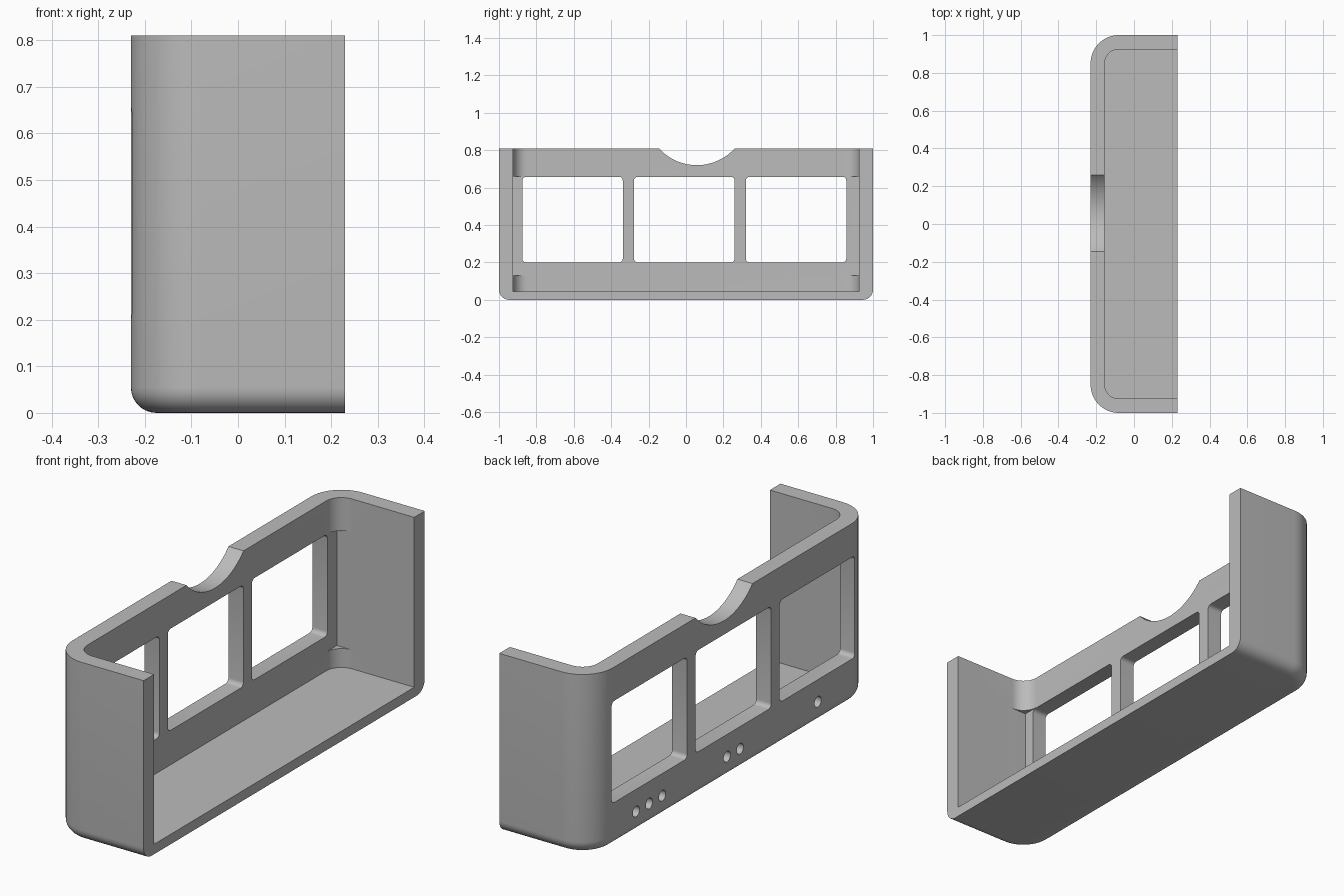
import bpy, bmesh
from math import radians, cos, sin, pi
from mathutils import Vector

cube = bpy.data.objects.get("Cube")
if cube:
    bpy.data.objects.remove(cube, do_unlink=True)

# Main dimensions
X, Y, H = 0.23, 1.0, 0.81
WALL, FLOOR = 0.075, 0.045
BACK = -X + WALL          # inner face of the window panel
SIDE = Y - WALL           # inner face of the end walls

grey = bpy.data.materials.new("plain grey")
grey.use_nodes = True
grey.diffuse_color = (0.5, 0.5, 0.5, 1)
grey.node_tree.nodes["Principled BSDF"].inputs["Base Color"].default_value = grey.diffuse_color


def new_object(name, bm):
    bmesh.ops.recalc_face_normals(bm, faces=bm.faces)
    mesh = bpy.data.meshes.new(name)
    bm.to_mesh(mesh)
    bm.free()
    mesh.materials.append(grey)
    obj = bpy.data.objects.new(name, mesh)
    bpy.context.collection.objects.link(obj)
    return obj


def prism(name, points, direction):
    """Extrude a closed outline along a direction."""
    bm = bmesh.new()
    face = bm.faces.new([bm.verts.new(p) for p in points])
    result = bmesh.ops.extrude_face_region(bm, geom=[face])
    verts = [v for v in result["geom"] if isinstance(v, bmesh.types.BMVert)]
    bmesh.ops.translate(bm, verts=verts, vec=Vector(direction))
    return new_object(name, bm)


def rounded_rect(u0, u1, v0, v1, radii, steps):
    """Outline points; radii run from the low-low corner anticlockwise."""
    corners = [(u0, v0, 1, 1), (u1, v0, -1, 1), (u1, v1, -1, -1), (u0, v1, 1, -1)]
    points = []
    for i, (u, v, su, sv) in enumerate(corners):
        r = radii[i]
        if r == 0:
            points.append((u, v))
            continue
        for k in range(steps + 1):
            a = pi + (i + k / steps) * pi / 2
            points.append((u + su * r + r * cos(a), v + sv * r + r * sin(a)))
    return points


def circle(y, z, r, steps):
    return [(y + r * cos(2 * pi * k / steps), z + r * sin(2 * pi * k / steps))
            for k in range(steps)]


def across(name, outline, x0, depth):
    return prism(name, [(x0, y, z) for y, z in outline], (depth, 0, 0))


def cut(target, cutter):
    cutter.hide_render = True
    mod = target.modifiers.new("cut", "BOOLEAN")
    mod.operation, mod.solver, mod.object = "DIFFERENCE", "EXACT", cutter
    bpy.context.view_layer.objects.active = target
    bpy.ops.object.modifier_apply(modifier=mod.name)
    bpy.data.objects.remove(cutter, do_unlink=True)


# Outer body: block with rounded upright corners and a rounded lower edge
bm = bmesh.new()
bmesh.ops.create_cube(bm, size=1)
for v in bm.verts:
    v.co = (v.co.x * 2 * X, v.co.y * 2 * Y, (v.co.z + 0.5) * H)
upright = [e for e in bm.edges if all(v.co.x < 0 for v in e.verts)
           and abs(e.verts[0].co.z - e.verts[1].co.z) > 0.1]
bmesh.ops.bevel(bm, geom=upright, offset=0.15, segments=16, profile=0.5, affect="EDGES")
lower = [e for e in bm.edges if all(v.co.z < 0.001 for v in e.verts)
         and not all(v.co.x > X - 0.001 for v in e.verts)]
bmesh.ops.bevel(bm, geom=lower, offset=0.055, segments=8, profile=0.5, affect="EDGES")
case = new_object("open_case_shell", bm)

# Cavity, open at the top and at the +x side
outline = rounded_rect(BACK, X + 0.2, -SIDE, SIDE, (0.075, 0, 0, 0.075), 12)
cut(case, prism("cavity_cutter", [(x, y, FLOOR) for x, y in outline], (0, 0, 1)))

# Square relief in the two inner corners
for s in (-1, 1):
    outline = [(BACK, s * SIDE), (0, s * SIDE), (0, s * 0.8), (BACK, s * 0.8)]
    cut(case, prism("corner_cutter", [(x, y, 0.13) for x, y in outline], (0, 0, 0.53)))

# Three windows
for y0, y1 in ((-0.875, -0.338), (-0.278, 0.26), (0.32, 0.857)):
    outline = rounded_rect(y0, y1, 0.2, 0.658, (0.02,) * 4, 5)
    cut(case, across("window_cutter", outline, -X - 0.1, 0.2))

# Finger notch in the top edge
cut(case, across("notch_cutter", circle(0.058, 0.993, 0.273, 96), -X - 0.1, 0.25))

# Blind counting holes under each window: one, two, three
for count, centre in ((1, -0.61), (2, -0.01), (3, 0.59)):
    for i in range(count):
        y = centre + (i - (count - 1) / 2) * 0.093
        cut(case, across("hole_cutter", circle(y, 0.1, 0.024, 24), -X - 0.1, 0.14))

# Smooth the rounded parts, keep corners crisp
bpy.ops.object.select_all(action="DESELECT")
case.select_set(True)
bpy.context.view_layer.objects.active = case
bpy.ops.object.shade_smooth_by_angle(angle=radians(30))
